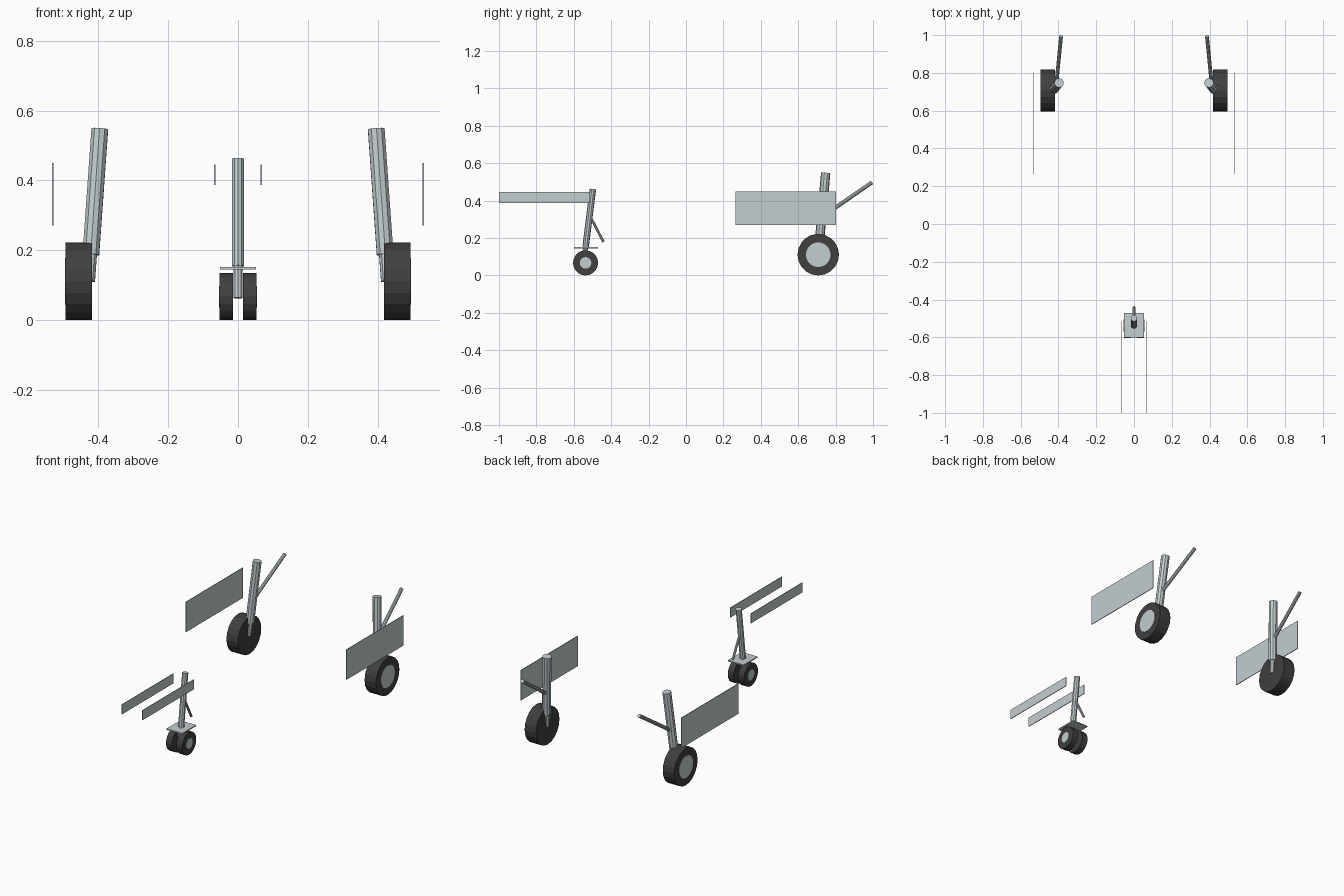
import bpy
from mathutils import Vector

cube = bpy.data.objects.get("Cube")
if cube:
    bpy.data.objects.remove(cube, do_unlink=True)


def make_material(name, color):
    mat = bpy.data.materials.new(name)
    mat.use_nodes = True
    mat.diffuse_color = color
    bsdf = mat.node_tree.nodes["Principled BSDF"]
    bsdf.inputs["Base Color"].default_value = color
    return mat


grey = make_material("light_grey", (0.55, 0.61, 0.63, 1))
rubber = make_material("dark_rubber", (0.05, 0.05, 0.05, 1))


def finish(name, mat):
    obj = bpy.context.object
    obj.name = name
    obj.data.materials.append(mat)
    return obj


def rod(name, start, end, radius, mat=grey, sides=10):
    """Cylinder running between two points."""
    start, end = Vector(start), Vector(end)
    axis = end - start
    bpy.ops.mesh.primitive_cylinder_add(
        vertices=sides, radius=radius, depth=axis.length,
        location=(start + end) / 2,
        rotation=axis.to_track_quat("Z", "Y").to_euler())
    return finish(name, mat)


def box(name, low, high, mat=grey):
    low, high = Vector(low), Vector(high)
    bpy.ops.mesh.primitive_cube_add(size=1, location=(low + high) / 2)
    bpy.context.object.scale = high - low
    bpy.ops.object.transform_apply(location=False, rotation=False, scale=True)
    return finish(name, mat)


def wheel(name, side, inner, outer, y, radius, hub):
    """Tyre with a thin hub disc on its outer face."""
    rod(name + "_tyre", (side * inner, y, radius), (side * outer, y, radius),
        radius, rubber, 20)
    rod(name + "_hub", (side * (outer - 0.004), y, radius),
        (side * (outer + 0.002), y, radius), hub, grey, 20)


def door(name, x, y0, y1, z0, z1):
    box(name, (x - 0.002, y0, z0), (x + 0.002, y1, z1))


# Main gear legs, wheels and doors, one set on each side
for side, label in ((1, "left"), (-1, "right")):
    top = Vector((side * 0.396, 0.747, 0.548))
    foot = Vector((side * 0.427, 0.707, 0.111))
    knee = top.lerp(foot, 0.825)
    rod(label + "_main_strut", top, knee, 0.025)
    rod(label + "_main_piston", knee, foot, 0.018)
    rod(label + "_main_brace", top.lerp(foot, 0.54),
        (side * 0.386, 0.994, 0.497), 0.0105)
    wheel(label + "_main_wheel", side, 0.419, 0.494, 0.707, 0.111, 0.066)
    door(label + "_main_door", side * 0.531, 0.265, 0.802, 0.27, 0.45)

    # Nose wheels and doors
    wheel(label + "_nose_wheel", side, 0.015, 0.053, -0.537, 0.067, 0.031)
    door(label + "_nose_door", side * 0.067, -1, -0.515, 0.387, 0.445)

# Nose leg with its brace and flat guard plate
nose_top = Vector((0, -0.498, 0.462))
nose_foot = Vector((0, -0.548, 0.063))
nose_knee = nose_top.lerp(nose_foot, 0.77)
rod("nose_strut", nose_top, nose_knee, 0.0175)
rod("nose_piston", nose_knee, nose_foot, 0.0135)
rod("nose_brace", nose_top.lerp(nose_foot, 0.35), (0, -0.441, 0.179), 0.007)
box("nose_guard_plate", (-0.052, -0.6, 0.145), (0.052, -0.47, 0.152))
